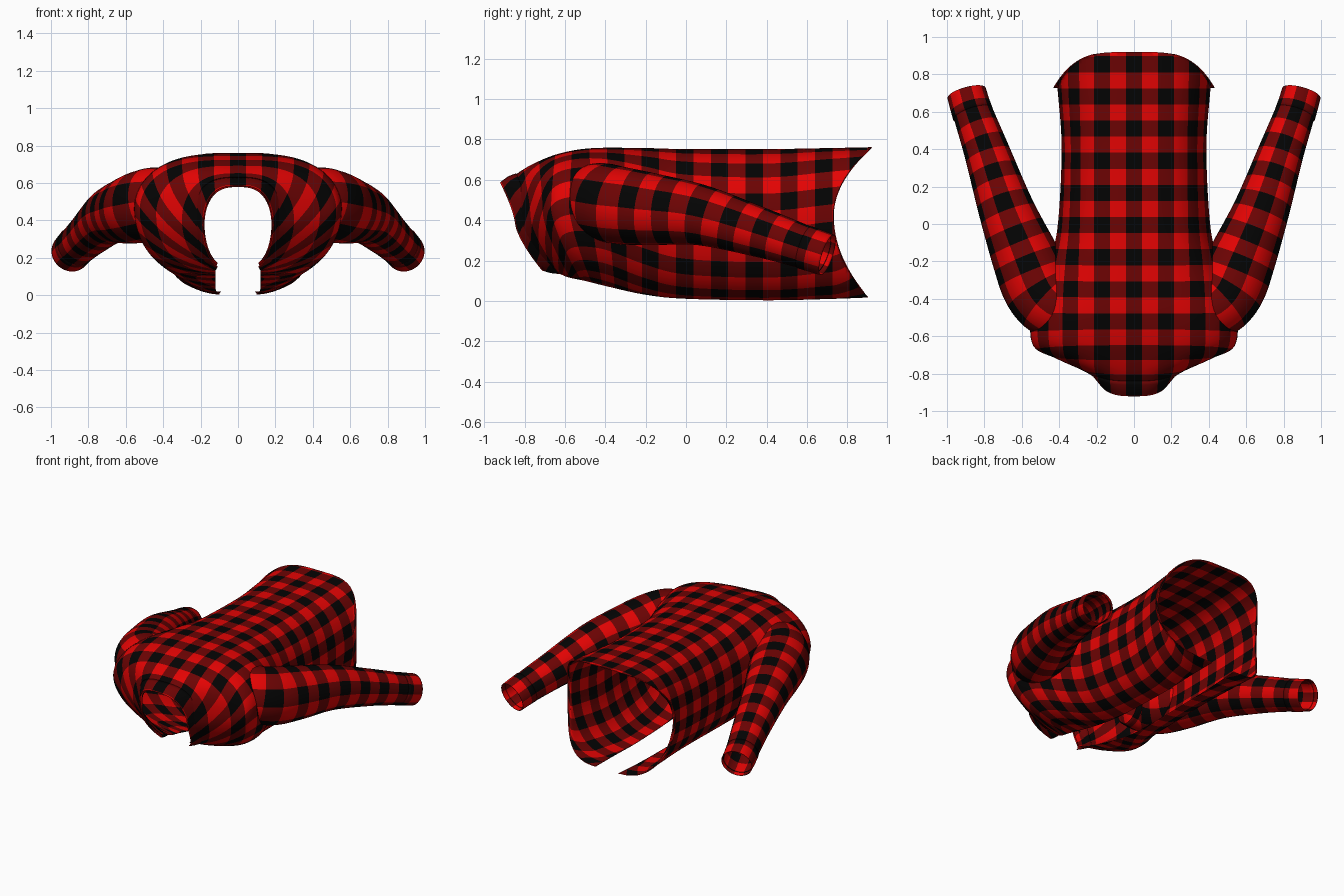
import bpy, bmesh, math
from mathutils import Vector

cube = bpy.data.objects.get("Cube")
if cube:
    bpy.data.objects.remove(cube, do_unlink=True)

CELL = 0.086          # width of one plaid stripe
STEP = CELL / 4       # mesh spacing, four faces per stripe


def material(name, colour):
    m = bpy.data.materials.new(name)
    m.use_nodes = True
    m.diffuse_color = (*colour, 1)
    bsdf = next(n for n in m.node_tree.nodes if n.type == 'BSDF_PRINCIPLED')
    bsdf.inputs["Base Color"].default_value = (*colour, 1)
    bsdf.inputs["Roughness"].default_value = 0.9
    return m


# Number of dark stripes crossing a face picks its colour
PLAID = [material("bright_red", (0.77, 0.001, 0.001)),
         material("dark_red", (0.15, 0.001, 0.001)),
         material("black", (0.001, 0.001, 0.001))]


def stripe(distance):
    return math.floor(distance / CELL + 0.5) % 2 == 0


def smooth_path(keys, per=24):
    """Catmull-Rom interpolation through tuples of any length."""
    out = []
    for i in range(len(keys) - 1):
        p = [keys[max(0, min(len(keys) - 1, i + o))] for o in (-1, 0, 1, 2)]
        for j in range(per):
            t = j / per
            out.append(tuple(
                0.5 * (2 * b + (c - a) * t + (2 * a - 5 * b + 4 * c - d) * t * t
                       + (3 * b - a - 3 * c + d) * t ** 3)
                for a, b, c, d in zip(*p)))
    return out + [tuple(keys[-1])]


def resample(items, position, step, count=None):
    """Pick items at even arc length; repeats the last one beyond the end."""
    dist = [0.0]
    for a, b in zip(items, items[1:]):
        dist.append(dist[-1] + (Vector(position(b)) - Vector(position(a))).length)
    count = count or math.ceil(dist[-1] / step)
    out, i = [], 0
    for k in range(count + 1):
        d = min(k * step, dist[-1])
        while i < len(items) - 2 and dist[i + 1] < d:
            i += 1
        f = min(1, (d - dist[i]) / max(dist[i + 1] - dist[i], 1e-9))
        out.append(tuple(a + (b - a) * f for a, b in zip(items[i], items[i + 1])))
    return out


def cloth(name, rows, is_dark_row, is_dark_col):
    """Plaid cloth sheet from a grid of points."""
    bm = bmesh.new()
    grid = [[bm.verts.new(p) for p in row] for row in rows]
    for i in range(len(grid) - 1):
        for j in range(len(grid[0]) - 1):
            f = bm.faces.new((grid[i][j], grid[i][j + 1],
                              grid[i + 1][j + 1], grid[i + 1][j]))
            f.material_index = int(is_dark_row(i)) + int(is_dark_col(j))
            f.smooth = True
    bmesh.ops.remove_doubles(bm, verts=bm.verts, dist=0.0008)
    bmesh.ops.recalc_face_normals(bm, faces=bm.faces)
    mesh = bpy.data.meshes.new(name)
    bm.to_mesh(mesh)
    bm.free()
    for m in PLAID:
        mesh.materials.append(m)
    obj = bpy.data.objects.new(name, mesh)
    bpy.context.collection.objects.link(obj)
    fabric = obj.modifiers.new("fabric", 'SOLIDIFY')
    fabric.thickness = 0.004
    fabric.offset = 0
    return obj


def half_ring(y_top, y_side, y_low, width, z_top, z_side, z_low, gap, bend):
    """Half outline from the middle of the back down to the front opening."""
    end = math.pi - math.asin((gap / width) ** (1 / bend))
    pts = []
    for k in range(241):
        a = end * k / 240
        s, c = math.sin(a), math.cos(a)
        y_end, z_end = (y_top, z_top) if c > 0 else (y_low, z_low)
        y = y_side + (y_end - y_side) * abs(c) ** 1.4
        # Hem is cut high at the sides with long tails
        y = min(y, 0.73 + (0.19 if c > 0 else 0.17) * c * c)
        pts.append((width * s ** bend, y, z_side + (z_end - z_side) * abs(c)))
    return pts


def shell(name, keys, row_shift):
    """Open-fronted sheet through ring profiles, listed from the hem up."""
    rings = resample(smooth_path(keys), lambda r: (0, r[0], r[4]), STEP)
    cols = 64
    rows = []
    for r in rings:
        half = resample(half_ring(*r), lambda p: p, STEP, cols)
        rows.append([(-x, y, z) for x, y, z in half[:0:-1]] + half)
    return cloth(name, rows,
                 lambda i: stripe((i + 0.5) * STEP - row_shift),
                 lambda j: stripe((j + 0.5 - cols) * STEP))


# Body: y top, side, low; half width; z top, side, low; opening; roundness
shell("shirt_body", [
    (0.94, 0.94, 0.94, 0.43, 0.76, 0.42, 0.02, 0.09, 0.52),
    (0.7, 0.7, 0.7, 0.405, 0.755, 0.42, 0.01, 0.1, 0.55),
    (0.4, 0.4, 0.4, 0.385, 0.75, 0.4, 0.003, 0.1, 0.6),
    (0, 0, 0, 0.405, 0.75, 0.4, 0.01, 0.11, 0.6),
    (-0.2, -0.2, -0.2, 0.45, 0.755, 0.44, 0.03, 0.12, 0.6),
    (-0.46, -0.45, -0.4, 0.54, 0.755, 0.46, 0.075, 0.12, 0.6),
    (-0.62, -0.645, -0.5, 0.54, 0.73, 0.46, 0.1, 0.12, 0.62),
    (-0.74, -0.715, -0.58, 0.42, 0.685, 0.43, 0.115, 0.12, 0.66),
    (-0.82, -0.78, -0.63, 0.27, 0.64, 0.4, 0.13, 0.12, 0.7),
    (-0.9, -0.83, -0.68, 0.18, 0.58, 0.38, 0.14, 0.11, 0.7),
], CELL)

# Folded collar around the neck
shell("collar", [
    (-0.84, -0.77, -0.61, 0.25, 0.63, 0.4, 0.12, 0.12, 0.65),
    (-0.88, -0.805, -0.65, 0.22, 0.615, 0.39, 0.12, 0.115, 0.65),
    (-0.92, -0.845, -0.69, 0.185, 0.585, 0.38, 0.125, 0.11, 0.65),
], CELL / 2)


def tube(name, keys, side):
    """Open tube along a path of x, y, z, radius, with five plaid repeats."""
    path = resample(smooth_path(keys), lambda p: p[:3], STEP)
    count = 40
    rows = []
    for i, (x, y, z, r) in enumerate(path):
        a, b = path[max(i - 1, 0)], path[min(i + 1, len(path) - 1)]
        tangent = (Vector(b[:3]) - Vector(a[:3])).normalized()
        across = tangent.cross(Vector((0, 0, 1))).normalized()
        up = across.cross(tangent)
        row = []
        for k in range(count + 1):
            t = math.tau * k / count
            p = Vector((x, y, z)) + r * (across * math.sin(t) + up * math.cos(t))
            row.append((side * p.x, p.y, p.z))
        rows.append(row)
    return cloth(name, rows, lambda i: stripe((i + 0.5) * STEP),
                 lambda j: stripe((j + 0.5) * CELL * 10 / count))


# Sleeves and cuffs, mirrored
for side, label in ((1, "left"), (-1, "right")):
    tube(label + "_sleeve", [
        (0.34, -0.46, 0.5, 0.16), (0.43, -0.43, 0.498, 0.185),
        (0.51, -0.34, 0.475, 0.19), (0.58, -0.18, 0.455, 0.178),
        (0.68, 0.07, 0.425, 0.148), (0.785, 0.38, 0.335, 0.12),
        (0.86, 0.59, 0.265, 0.105), (0.888, 0.675, 0.235, 0.1)], side)
    tube(label + "_cuff", [
        (0.862, 0.59, 0.265, 0.108), (0.878, 0.64, 0.248, 0.106),
        (0.895, 0.7, 0.228, 0.104)], side)
